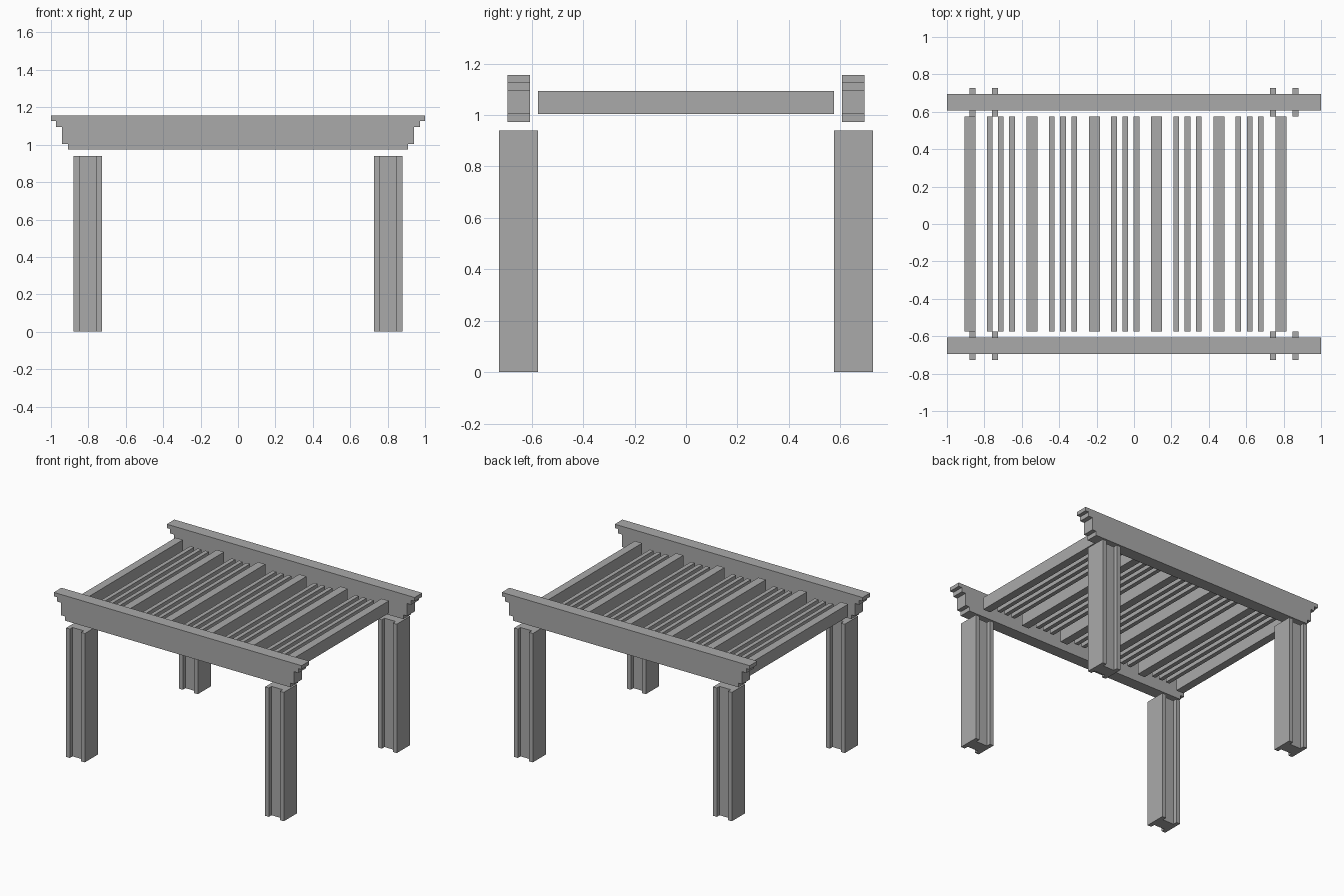
import bpy
import bmesh
from mathutils import Vector

cube = bpy.data.objects.get("Cube")
if cube:
    bpy.data.objects.remove(cube, do_unlink=True)

# Single flat material
GREY = (0.4, 0.4, 0.4, 1.0)
grey = bpy.data.materials.new("plain grey")
grey.use_nodes = True
grey.diffuse_color = GREY
grey.node_tree.nodes["Principled BSDF"].inputs["Base Color"].default_value = GREY


def extrude_profile(name, points, direction):
    """Extrude a closed outline along a direction into a solid."""
    bm = bmesh.new()
    face = bm.faces.new([bm.verts.new(p) for p in points])
    result = bmesh.ops.extrude_face_region(bm, geom=[face], use_keep_orig=True)
    moved = [g for g in result["geom"] if isinstance(g, bmesh.types.BMVert)]
    bmesh.ops.translate(bm, verts=moved, vec=Vector(direction))
    bmesh.ops.recalc_face_normals(bm, faces=bm.faces)
    mesh = bpy.data.meshes.new(name)
    bm.to_mesh(mesh)
    bm.free()
    mesh.materials.append(grey)
    obj = bpy.data.objects.new(name, mesh)
    bpy.context.collection.objects.link(obj)
    return obj


def bar(name, x, width, z_low, z_high, half_length):
    """Rectangular bar running front to back."""
    a, b = x - width / 2, x + width / 2
    outline = [(a, -half_length, z_low), (b, -half_length, z_low),
               (b, -half_length, z_high), (a, -half_length, z_high)]
    return extrude_profile(name, outline, (0, 2 * half_length, 0))


# Four posts with a shallow groove on the front and back
POST_X, POST_Y, POST_HEIGHT = 0.803, 0.651, 0.94
HALF, GROOVE, WEB = 0.076, 0.045, 0.045
quarter = [(HALF, HALF), (GROOVE, HALF), (GROOVE, WEB)]
section = (quarter
           + [(-x, y) for x, y in reversed(quarter)]
           + [(-x, -y) for x, y in quarter]
           + [(x, -y) for x, y in reversed(quarter)])
for sx, side in ((1, "left"), (-1, "right")):
    for sy, end in ((-1, "front"), (1, "back")):
        outline = [(sx * POST_X + x, sy * POST_Y + y, 0) for x, y in section]
        extrude_profile(f"{end}_{side}_post", outline, (0, 0, POST_HEIGHT))

# Front and back beams with stepped ends
BEAM_Y, BEAM_THICK = 0.651, 0.088
steps = [(0.909, 0.973), (0.909, 1.004), (0.94, 1.004), (0.94, 1.095),
         (0.973, 1.095), (0.973, 1.127), (1.0, 1.127), (1.0, 1.155)]
stepped = steps + [(-x, z) for x, z in reversed(steps)]
for sy, end in ((-1, "front"), (1, "back")):
    y = sy * BEAM_Y - BEAM_THICK / 2
    extrude_profile(f"{end}_beam", [(x, y, z) for x, z in stepped],
                    (0, BEAM_THICK, 0))

# Wide joists with three thin slats in each bay
FIRST, SPACING, JOISTS = -0.877, 0.3326, 6
for i in range(JOISTS):
    x = FIRST + i * SPACING
    bar(f"joist_{i + 1}", x, 0.059, 1.004, 1.094, 0.575)
    if i < JOISTS - 1:
        for j in range(3):
            bar(f"slat_{i + 1}_{j + 1}", x + 0.105 + 0.06 * j, 0.03,
                1.034, 1.064, 0.575)
